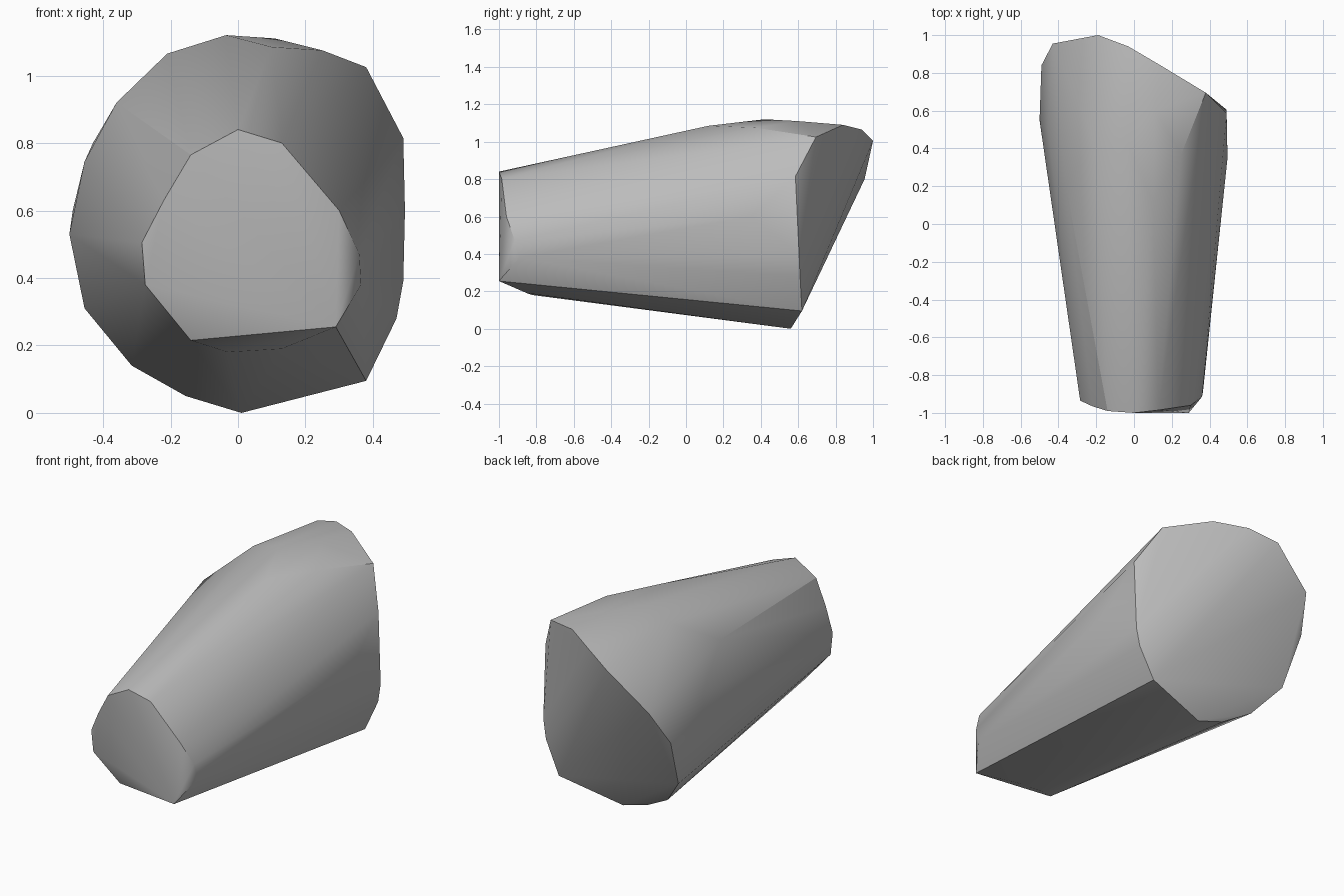
import bpy
import bmesh
import math

# Remove the default cube only
default_cube = bpy.data.objects.get("Cube")
if default_cube:
    bpy.data.objects.remove(default_cube, do_unlink=True)


def make_material(name, colour):
    material = bpy.data.materials.new(name)
    material.use_nodes = True
    material.diffuse_color = colour
    for node in material.node_tree.nodes:
        if node.type == "BSDF_PRINCIPLED":
            node.inputs["Base Color"].default_value = colour
    return material


def convex_body(name, sections, material):
    """Wrap a tight convex skin around several cross-sections."""
    bm = bmesh.new()
    for section in sections:
        for point in section:
            bm.verts.new(point)
    result = bmesh.ops.convex_hull(bm, input=list(bm.verts))
    # Drop any point that ended up inside the skin
    loose = [vert for vert in bm.verts if not vert.link_faces]
    bmesh.ops.delete(bm, geom=loose, context="VERTS")
    bmesh.ops.recalc_face_normals(bm, faces=list(bm.faces))

    mesh = bpy.data.meshes.new(name)
    bm.to_mesh(mesh)
    bm.free()
    mesh.materials.append(material)
    body = bpy.data.objects.new(name, mesh)
    bpy.context.scene.collection.objects.link(body)
    return body


# Narrow front rim, clockwise from the top
front_rim = [
    (0, -1, .84), (.13, -.985, .8), (.3, -.96, .6), (.36, -.915, .47),
    (.365, -.89, .38), (.29, -1, .255), (.13, -.85, .19),
    (-.03, -.82, .18), (-.14, -.88, .215), (-.275, -.93, .38),
    (-.285, -.935, .505), (-.22, -.965, .63), (-.14, -.99, .765),
]

# Wide slanted rear rim, clockwise from the top
rear_rim = [
    (.14, .84, 1.09), (.38, .695, 1.025), (.49, .585, .815),
    (.49, .605, .39), (.47, .61, .28), (.38, .62, .095),
    (.01, .56, 0), (-.155, .57, .05), (-.315, .62, .14),
    (-.455, .72, .31), (-.49, .84, .6), (-.43, .955, .8),
    (-.19, 1, 1.005), (-.03, .94, 1.065),
]

# Swelling of the sides and back between the two rims
shoulder = [
    (.495, .35, .6), (.25, .37, 1.075), (.1, .12, 1.085),
    (.11, .6, 1.11), (-.035, .42, 1.12), (-.21, .44, 1.065),
    (-.36, .2, .92), (-.455, .5, .745), (-.5, .55, .53),
]

grey = make_material("plain grey", (.5, .5, .5, 1))
body = convex_body("tapered_body", [front_rim, shoulder, rear_rim], grey)

# Smooth skin with crisp rims
bpy.ops.object.select_all(action="DESELECT")
body.select_set(True)
bpy.context.view_layer.objects.active = body
bpy.ops.object.shade_smooth_by_angle(angle=math.radians(30))
